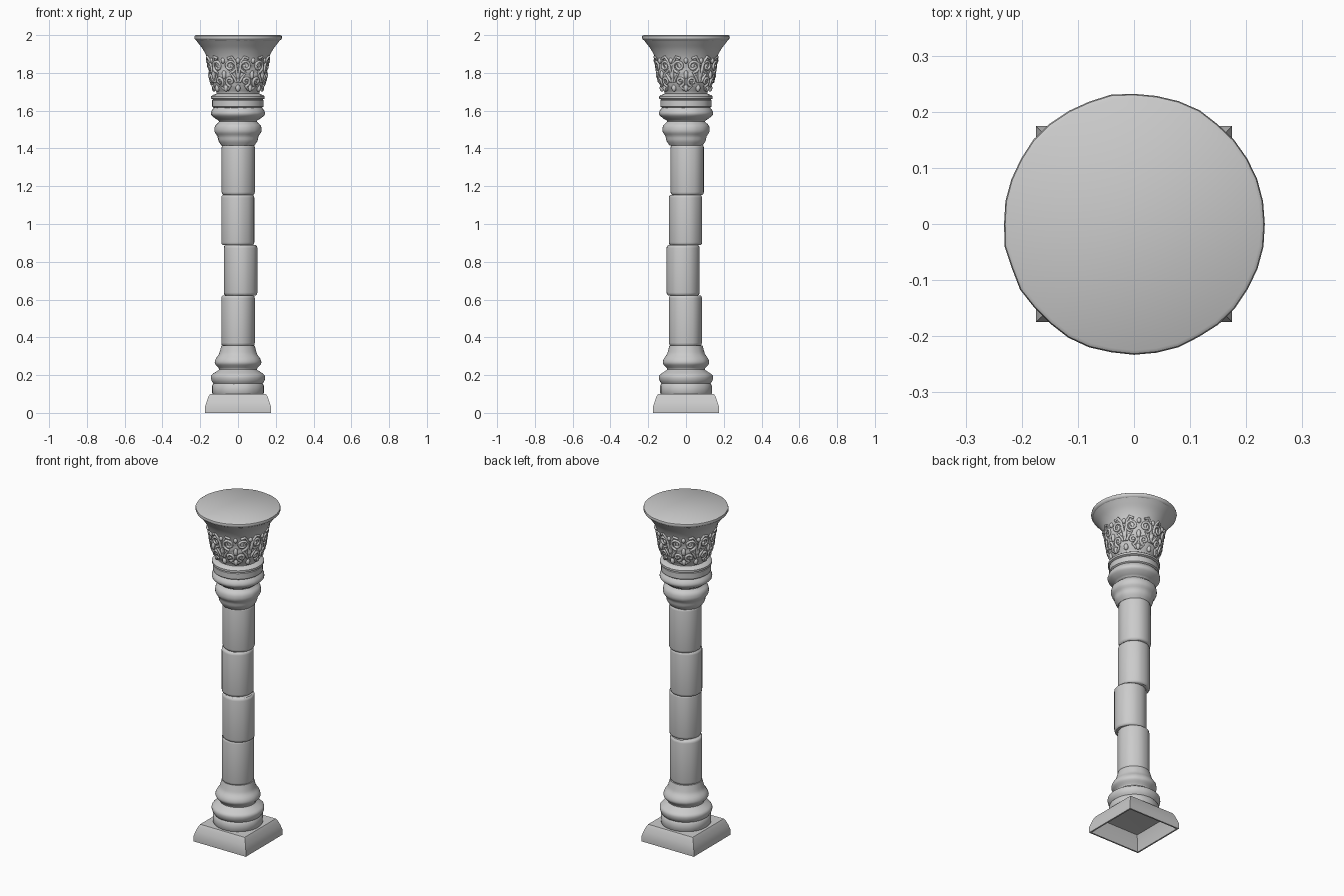
import bpy, bmesh, math, random
from mathutils import Vector

random.seed(4)
if "Cube" in bpy.data.objects:
    bpy.data.objects.remove(bpy.data.objects["Cube"], do_unlink=True)

stone = bpy.data.materials.new("grey_stone")
stone.use_nodes = True
colour = (0.6, 0.6, 0.6, 1)
stone.diffuse_color = colour
bsdf = next(n for n in stone.node_tree.nodes if n.type == "BSDF_PRINCIPLED")
bsdf.inputs["Base Color"].default_value = colour
bsdf.inputs["Roughness"].default_value = 0.8


def add_object(name, mesh, angle=40):
    """Link a mesh, give it the stone colour and smooth it."""
    obj = bpy.data.objects.new(name, mesh)
    bpy.context.collection.objects.link(obj)
    mesh.materials.clear()
    mesh.materials.append(stone)
    bpy.ops.object.select_all(action="DESELECT")
    obj.select_set(True)
    bpy.context.view_layer.objects.active = obj
    bpy.ops.object.shade_smooth_by_angle(angle=math.radians(angle))
    return obj


def finish(name, bm, angle=40):
    bmesh.ops.recalc_face_normals(bm, faces=bm.faces)
    mesh = bpy.data.meshes.new(name)
    bm.to_mesh(mesh)
    bm.free()
    return add_object(name, mesh, angle)


def rounded(points, steps=3):
    """Smooth a (radius, height) profile with a Catmull-Rom spline."""
    pts = [Vector(p) for p in points]
    pts = [pts[0]] + pts + [pts[-1]]
    out = []
    for a, b, c, d in zip(pts, pts[1:], pts[2:], pts[3:]):
        for k in range(steps):
            t = k / steps
            out.append(0.5 * (2 * b + (c - a) * t + (2 * a - 5 * b + 4 * c - d) * t ** 2
                              + (3 * b - a - 3 * c + d) * t ** 3))
    return out + [pts[-1]]


def lathe(name, profile, sides=40, offset=(0, 0), relief=None, wear=0.0):
    """Turn a profile into a closed solid, slightly worn around its girth."""
    bm = bmesh.new()
    wobble = [random.uniform(-wear, wear) for _ in range(sides)]
    rings = []
    for r, z in profile:
        ring = []
        for i in range(sides):
            a = math.tau * i / sides
            rr = r + wobble[i] + (relief(a, z) if relief else 0)
            ring.append(bm.verts.new((offset[0] + rr * math.cos(a),
                                      offset[1] + rr * math.sin(a), z)))
        rings.append(ring)
    for low, high in zip(rings, rings[1:]):
        for i in range(sides):
            j = (i + 1) % sides
            bm.faces.new((low[i], low[j], high[j], high[i]))
    bm.faces.new(rings[0])
    bm.faces.new(rings[-1])
    return finish(name, bm)


# Square plinth, hollow underneath
bm = bmesh.new()
outline = [(0.1, 0.088), (0.138, 0.085), (0.155, 0.045), (0.165, 0), (0.174, 0),
           (0.175, 0.03), (0.166, 0.06), (0.157, 0.085), (0.148, 0.1)]
loops = []
for h, z in outline:
    loops.append([bm.verts.new((h * x, h * y, z))
                  for x, y in ((1, 1), (-1, 1), (-1, -1), (1, -1))])
for low, high in zip(loops, loops[1:]):
    for i in range(4):
        j = (i + 1) % 4
        bm.faces.new((low[i], low[j], high[j], high[i]))
bm.faces.new(loops[0])
bm.faces.new(loops[-1])
finish("plinth", bm, 30)

# Turned mouldings of the base and the neck
lathe("base_ring", [(0.13, 0.095), (0.137, 0.105), (0.137, 0.145), (0.13, 0.155)], wear=0.001)
lathe("base_moulding", rounded([
    (0.128, 0.152), (0.141, 0.172), (0.142, 0.198), (0.118, 0.217), (0.1, 0.23),
    (0.108, 0.243), (0.123, 0.262), (0.119, 0.285), (0.102, 0.31), (0.094, 0.335),
    (0.088, 0.358)]), wear=0.001)
lathe("neck_moulding", rounded([
    (0.088, 1.415), (0.104, 1.44), (0.11, 1.465), (0.125, 1.49), (0.121, 1.522),
    (0.1, 1.543), (0.12, 1.558), (0.142, 1.578), (0.141, 1.598), (0.125, 1.62)]), wear=0.001)
lathe("neck_ring", [(0.124, 1.612), (0.136, 1.622), (0.136, 1.655), (0.131, 1.659),
                    (0.142, 1.664), (0.142, 1.676), (0.134, 1.682), (0.113, 1.69)], wear=0.001)

# Shaft of four stacked drums, each set slightly off the axis
drum_height = 0.266
for n, offset in enumerate([(0, -0.003), (0.014, -0.015), (-0.001, -0.002), (0.001, 0.006)]):
    z0 = 0.356 + n * drum_height
    z1 = z0 + drum_height
    lathe("shaft_drum_%d" % (n + 1),
          [(0.08, z0), (0.086, z0 + 0.005), (0.088, z0 + 0.015), (0.088, z0 + 0.13),
           (0.088, z1 - 0.015), (0.086, z1 - 0.005), (0.08, z1)],
          sides=28, offset=offset, wear=0.0012)

# Flared bell of the capital with worn carving
bell = rounded([
    (0.112, 1.685), (0.115, 1.7), (0.13, 1.727), (0.143, 1.765), (0.15, 1.81),
    (0.157, 1.855), (0.168, 1.89), (0.186, 1.925), (0.21, 1.957), (0.226, 1.977)], 5)


def carving(a, z):
    t = (z - 1.7) / 0.19
    if not 0 < t < 1:
        return 0
    fade = math.sin(math.pi * t)
    return 0.004 * fade * math.sin(12 * a + 3 * math.sin(40 * z)) * math.sin(90 * z)


lathe("capital_bell", bell, sides=96, relief=carving)
lathe("capital_top", [(0.222, 1.972), (0.231, 1.979), (0.233, 1.988), (0.231, 1.996),
                      (0.225, 2.0)], sides=36, wear=0.0015)


def bell_radius(z):
    for low, high in zip(bell, bell[1:]):
        if low.y <= z <= high.y:
            return low.x + (high.x - low.x) * (z - low.y) / (high.y - low.y)
    return bell[0].x


def scroll_path(angle, side, z, size, turns, tail):
    """Spiral ending in a stem, laid as (angle, height) on the bell."""
    path = []
    for k in range(29):
        t = k / 28
        r = size * (0.2 + 0.8 * t)
        phi = math.tau * turns * (t - 1) - math.pi / 2
        path.append((angle + side * r * math.cos(phi) / 0.15, z + r * math.sin(phi)))
    end = path[-1]
    path.append((end[0] - side * size * 4, end[1] - tail * 0.6))
    path.append((end[0] - side * size * 6, end[1] - tail))
    return path


# Scrolled foliage, six mirrored pairs in two tiers
curve = bpy.data.curves.new("scroll_curve", "CURVE")
curve.dimensions = "3D"
curve.bevel_depth = 0.0075
curve.bevel_resolution = 2
curve.use_fill_caps = True
paths = []
for n in range(6):
    a = math.tau * n / 6 + math.pi / 6
    for side in (-1, 1):
        paths.append(scroll_path(a + side * 0.27, side, 1.835, 0.034, 1.4, 0.05))
        paths.append(scroll_path(a + side * 0.3, -side, 1.755, 0.026, 1.2, 0.02))
        paths.append([(a + side * x, z) for x, z in
                      ((0, 1.75), (0.04, 1.8), (0.1, 1.86), (0.2, 1.885), (0.34, 1.875))])
for path in paths:
    spline = curve.splines.new("POLY")
    spline.points.add(len(path) - 1)
    for p, (a, z) in zip(spline.points, path):
        r = bell_radius(z) + 0.003
        p.co = (r * math.cos(a), r * math.sin(a), z, 1)
        p.radius = random.uniform(0.85, 1.1)
helper = bpy.data.objects.new("scroll_helper", curve)
bpy.context.collection.objects.link(helper)
bpy.context.view_layer.update()
graph = bpy.context.evaluated_depsgraph_get()
scroll_mesh = bpy.data.meshes.new_from_object(helper.evaluated_get(graph))
bpy.data.objects.remove(helper, do_unlink=True)
add_object("capital_scrolls", scroll_mesh, 60)

# Buds and leaves between the scrolls
bm = bmesh.new()
for n in range(12):
    a = math.tau * n / 12
    for z, size, tall in ((1.72, 0.013, 1.5), (1.79, 0.012, 2.0), (1.865, 0.012, 1.3)):
        new = bmesh.ops.create_uvsphere(bm, u_segments=10, v_segments=7, radius=size)["verts"]
        r = bell_radius(z)
        for v in new:
            v.co.z *= tall
            v.co += Vector((r * math.cos(a), r * math.sin(a), z))
finish("capital_buds", bm, 60)
